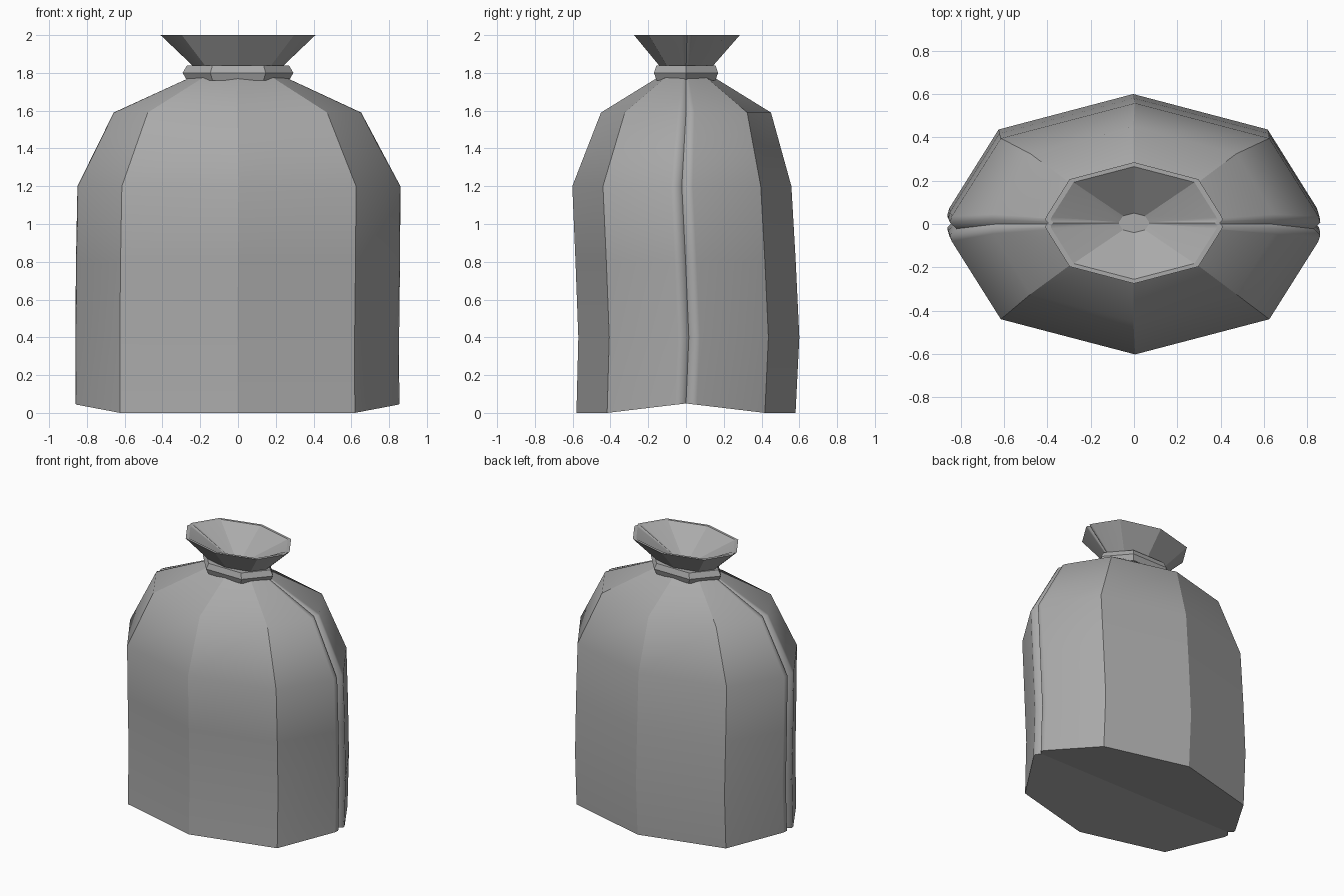
import bpy
import bmesh
import math

cube = bpy.data.objects.get("Cube")
if cube:
    bpy.data.objects.remove(cube, do_unlink=True)

cloth = bpy.data.materials.new("grey_cloth")
cloth.use_nodes = True
GREY = (0.4, 0.4, 0.4, 1.0)
cloth.diffuse_color = GREY
cloth.node_tree.nodes["Principled BSDF"].inputs["Base Color"].default_value = GREY


def finish(name, bm):
    """Turn a bmesh into a named object with the cloth material."""
    bmesh.ops.recalc_face_normals(bm, faces=bm.faces[:])
    mesh = bpy.data.meshes.new(name)
    bm.to_mesh(mesh)
    bm.free()
    mesh.materials.append(cloth)
    obj = bpy.data.objects.new(name, mesh)
    bpy.context.collection.objects.link(obj)
    return obj


def loft(bm, rings):
    """Bridge successive closed rings of points with quads."""
    loops = [[bm.verts.new(p) for p in ring] for ring in rings]
    for low, high in zip(loops, loops[1:]):
        for i in range(len(low)):
            j = (i + 1) % len(low)
            bm.faces.new((low[i], low[j], high[j], high[i]))
    return loops


# Unit outline: flattened octagon with a pinched seam on each side
quarter = [(0, -1), (0.725, -0.72), (0.99, -0.10), (1, -0.05)]
right_half = quarter + [(0.965, 0)] + [(x, -y) for x, y in reversed(quarter)]
outline = right_half + [(-x, y) for x, y in reversed(right_half[1:-1])]
SEAMS = [i for i, (x, y) in enumerate(outline) if y == 0]

# Sack levels: height, x radius, y radius, x shift, y shift
levels = [
    (0.0, 0.857, 0.58, -0.003, 0.0),
    (0.4, 0.857, 0.585, -0.004, 0.015),
    (0.8, 0.858, 0.583, 0.0, -0.002),
    (1.2, 0.855, 0.58, 0.005, -0.022),
    (1.59, 0.655, 0.45, -0.003, 0.0),
    (1.8, 0.2, 0.11, 0.0, 0.0),
    (2.0, 0.41, 0.28, 0.0, 0.005),
    (2.0, 0.385, 0.26, 0.0, 0.005),
    (1.84, 0.07, 0.045, 0.0, 0.005),
]
NECK = 5
rings = [[(cx + x * rx, cy + y * ry, z) for x, y in outline]
         for z, rx, ry, cx, cy in levels]

bm = bmesh.new()
loops = loft(bm, rings)
for v, (x, y) in zip(loops[0], outline):
    v.co.z = 0.05 * max(0, 1 - abs(y) / 0.72)   # base lifts along its fold

# Folded base in two halves, and the bottom of the mouth
right, left = SEAMS
base = loops[0]
bm.faces.new(base[right:left + 1])
bm.faces.new(base[left:] + base[:right + 1])
bm.faces.new(loops[-1])

# Smooth up the cloth, crisp along the folds, the neck and the rim
for face in bm.faces:
    face.smooth = True
ridge = {i for i, (x, y) in enumerate(outline) if y == 0 or abs(y) > 0.5}
place = {v: (k, i) for k, loop in enumerate(loops) for i, v in enumerate(loop)}
for edge in bm.edges:
    (k1, i1), (k2, i2) = (place[v] for v in edge.verts)
    along_ridge = i1 == i2 and i1 in ridge
    hard_ring = k1 == k2 and (k1 == 0 or k1 >= NECK)
    if along_ridge or hard_ring:
        edge.smooth = False
finish("sack", bm)

# Six-sided tie around the neck
bm = bmesh.new()
tie_levels = [(1.76, 0.27, 0.18), (1.8, 0.293, 0.196), (1.84, 0.27, 0.18)]
tie = loft(bm, [[(rx * math.cos(a), ry * math.sin(a), z)
                 for a in (math.radians(60 * i) for i in range(6))]
                for z, rx, ry in tie_levels])
bm.faces.new(tie[0])
bm.faces.new(tie[-1])
finish("neck_tie", bm)
